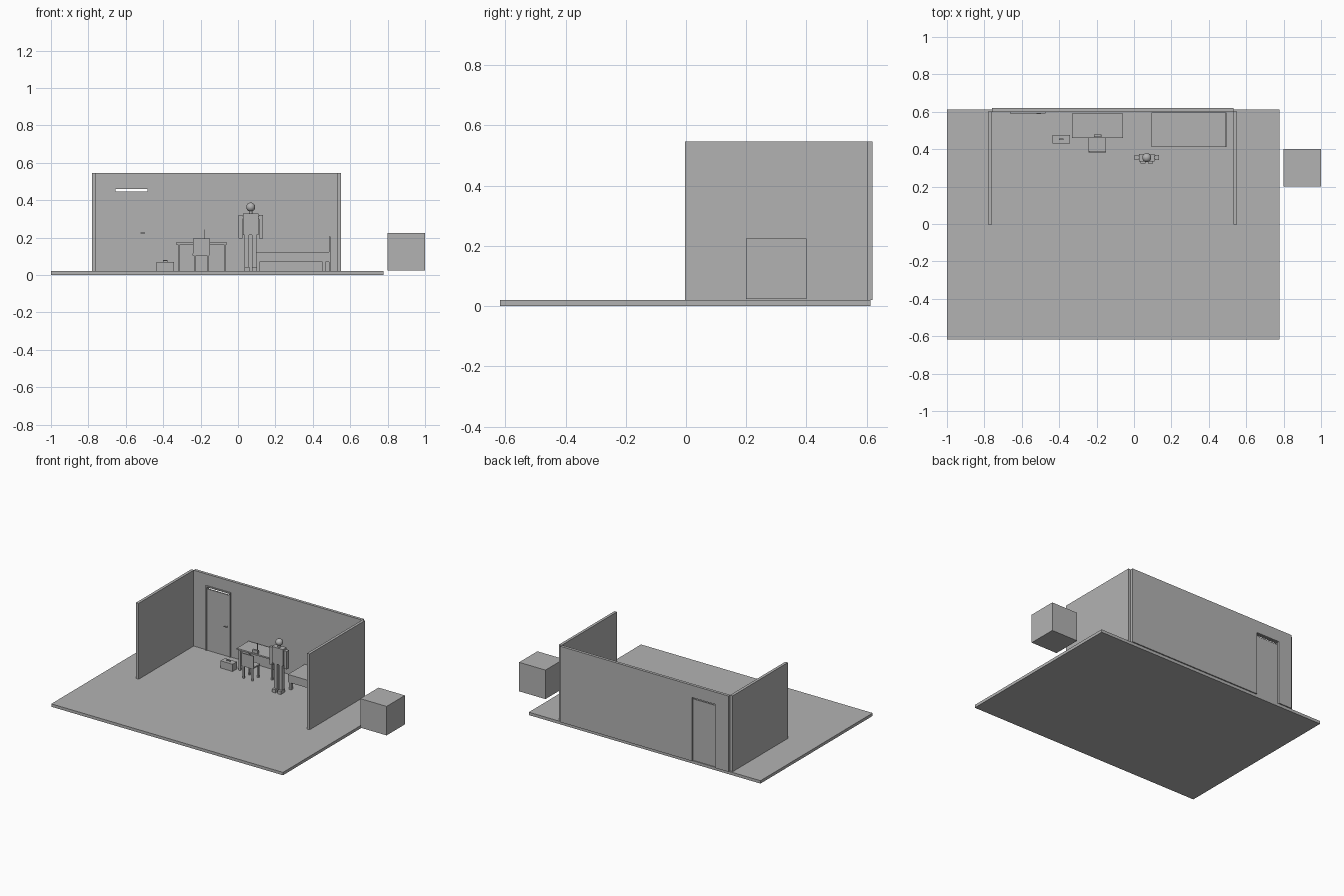
import bpy
import bmesh

cube = bpy.data.objects.get("Cube")
if cube:
    bpy.data.objects.remove(cube, do_unlink=True)

grey = bpy.data.materials.new("plain_grey")
grey.use_nodes = True
colour = (0.45, 0.45, 0.45, 1)
grey.diffuse_color = colour
grey.node_tree.nodes["Principled BSDF"].inputs["Base Color"].default_value = colour


def finish(name, bm):
    bmesh.ops.recalc_face_normals(bm, faces=bm.faces)
    mesh = bpy.data.meshes.new(name)
    bm.to_mesh(mesh)
    bm.free()
    mesh.materials.append(grey)
    obj = bpy.data.objects.new(name, mesh)
    bpy.context.collection.objects.link(obj)
    return obj


def box(name, x, y, z):
    """Box from (low, high) spans on each axis."""
    bm = bmesh.new()
    bmesh.ops.create_cube(bm, size=1)
    for v in bm.verts:
        for i, span in enumerate((x, y, z)):
            v.co[i] = span[0] if v.co[i] < 0 else span[1]
    return finish(name, bm)


def wall_profile(name, points, y):
    """Upright panel: an outline in x and z, extruded along y."""
    bm = bmesh.new()
    face = bm.faces.new([bm.verts.new((px, y[0], pz)) for px, pz in points])
    new = bmesh.ops.extrude_face_region(bm, geom=[face])["geom"]
    for v in new:
        if isinstance(v, bmesh.types.BMVert):
            v.co.y = y[1]
    return finish(name, bm)


def arch(x, outer, z0, z1, inner=None):
    """Outline of a door-shaped arch, open at the bottom."""
    a, b = x
    c, d, top = inner
    return [(a, z0), (a, z1), (b, z1), (b, z0), (d, z0), (d, top), (c, top), (c, z0)]


def legs(name, xs, ys, w, z):
    for side, px in zip(("right", "left"), xs):
        for end, py in zip(("front", "back"), ys):
            box(f"{name}_{end}_{side}_leg", (px - w / 2, px + w / 2),
                (py - w / 2, py + w / 2), z)


def smooth(obj):
    for p in obj.data.polygons:
        p.use_smooth = True


F = 0.02  # floor level
H = 0.546  # wall top

# Room
box("floor", (-1, 0.777), (-0.617, 0.612), (0, F))
box("right_wall", (-0.78, -0.76), (-0.003, 0.602), (F, H))
box("left_wall", (0.532, 0.551), (-0.003, 0.602), (F, H))
wall_profile("back_wall", arch((-0.76, 0.532), None, F, H, (-0.658, -0.48, 0.461)), (0.6, 0.62))

# Door
wall_profile("door_frame", arch((-0.664, -0.474), None, F, 0.467, (-0.655, -0.483, 0.459)), (0.592, 0.607))
box("door", (-0.655, -0.483), (0.597, 0.606), (F, 0.446))
box("door_handle", (-0.521, -0.497), (0.587, 0.591), (0.222, 0.228))
box("door_handle_stem", (-0.502, -0.497), (0.59, 0.598), (0.222, 0.228))

# Loose crate outside
box("crate", (0.798, 1), (0.2, 0.4), (0.024, 0.225))

# Toolbox
box("toolbox", (-0.435, -0.343), (0.43, 0.477), (F, 0.07))
box("toolbox_handle", (-0.402, -0.376), (0.449, 0.456), (0.075, 0.08))
for side, px in (("right", -0.402), ("left", -0.38)):
    box(f"toolbox_handle_{side}_post", (px, px + 0.004), (0.449, 0.456), (0.07, 0.075))

# Table with a small radio
box("table_top", (-0.332, -0.058), (0.46, 0.59), (0.163, 0.173))
legs("table", (-0.316, -0.069), (0.474, 0.577), 0.012, (F, 0.163))
box("radio", (-0.215, -0.175), (0.465, 0.478), (0.173, 0.194))
box("radio_antenna", (-0.183, -0.179), (0.47, 0.474), (0.194, 0.244))

# Chair
box("chair_seat", (-0.243, -0.152), (0.382, 0.46), (0.105, 0.114))
box("chair_back", (-0.241, -0.15), (0.382, 0.389), (0.114, 0.195))
legs("chair", (-0.229, -0.161), (0.39, 0.452), 0.01, (F, 0.105))

# Bed
box("bed_mattress", (0.094, 0.487), (0.412, 0.596), (0.07, 0.124))
box("bed_headboard", (0.487, 0.494), (0.412, 0.596), (F, 0.206))
legs("bed", (0.107, 0.46), (0.426, 0.582), 0.018, (F, 0.07))

# Standing person
CX, CY = 0.068, 0.355
bm = bmesh.new()
bmesh.ops.create_uvsphere(bm, u_segments=20, v_segments=12, radius=0.024)
bmesh.ops.translate(bm, verts=bm.verts, vec=(CX, CY, 0.363))
smooth(finish("head", bm))
bm = bmesh.new()
bmesh.ops.create_cone(bm, cap_ends=True, segments=12, radius1=0.01, radius2=0.01, depth=0.02)
bmesh.ops.translate(bm, verts=bm.verts, vec=(CX, CY, 0.337))
finish("neck", bm)
box("torso", (CX - 0.042, CX + 0.042), (CY - 0.02, CY + 0.02), (0.215, 0.329))
for side, s in (("right", -1), ("left", 1)):
    def span(inner, outer):
        return sorted((CX + s * inner, CX + s * outer))
    box(f"{side}_arm", span(0.045, 0.066), (CY - 0.013, CY + 0.013), (0.195, 0.32))
    box(f"{side}_shoulder", span(0.041, 0.046), (CY - 0.008, CY + 0.008), (0.3, 0.316))
    box(f"{side}_leg", span(0.008, 0.032), (CY - 0.014, CY + 0.014), (0.04, 0.215))
    box(f"{side}_foot", span(0.007, 0.034), (0.323, 0.371), (F, 0.042))
